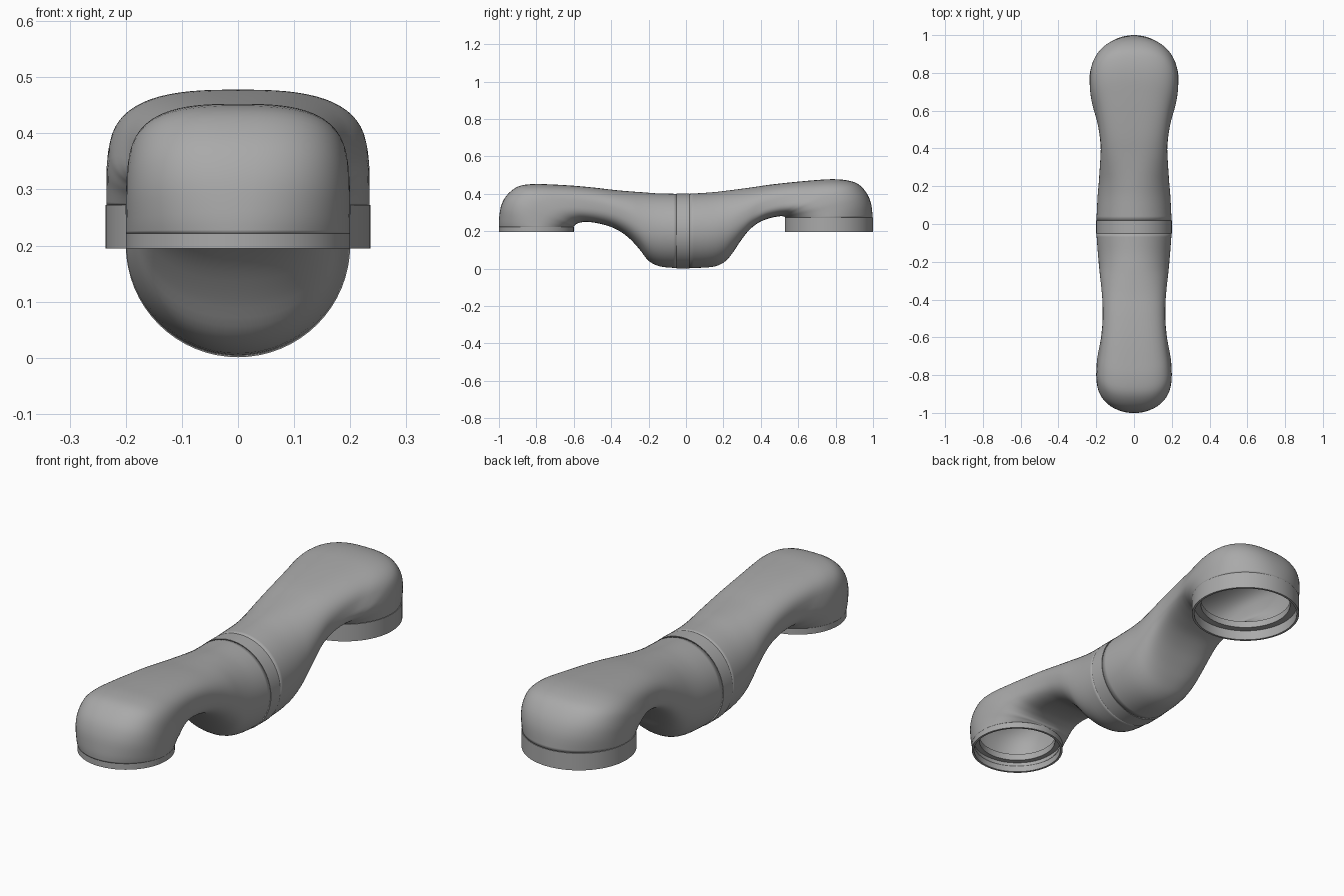
import bpy, bmesh
from math import sin, cos, pi, atan2, copysign, radians
from mathutils import Vector

if "Cube" in bpy.data.objects:
    bpy.data.objects.remove(bpy.data.objects["Cube"], do_unlink=True)

SIDES = 64

grey = bpy.data.materials.new("satin_grey")
grey.use_nodes = True
colour = (0.4, 0.4, 0.4, 1)
grey.diffuse_color = colour
grey.node_tree.nodes["Principled BSDF"].inputs["Base Color"].default_value = colour


def skin(name, rings, closed=False):
    """Bridge a list of equal rings of points into a smooth surface."""
    bm = bmesh.new()
    loops = [[bm.verts.new(p) for p in ring] for ring in rings]
    pairs = list(zip(loops, loops[1:]))
    if closed:
        pairs.append((loops[-1], loops[0]))
    for a, b in pairs:
        for i in range(SIDES):
            j = (i + 1) % SIDES
            bm.faces.new((a[i], a[j], b[j], b[i]))
    bmesh.ops.recalc_face_normals(bm, faces=bm.faces)
    mesh = bpy.data.meshes.new(name)
    bm.to_mesh(mesh)
    bm.free()
    mesh.materials.append(grey)
    obj = bpy.data.objects.new(name, mesh)
    bpy.context.collection.objects.link(obj)
    bpy.ops.object.select_all(action='DESELECT')
    obj.select_set(True)
    bpy.context.view_layer.objects.active = obj
    bpy.ops.object.shade_smooth_by_angle(angle=radians(35))
    return obj


def smooth_rows(rows, steps=4):
    """Catmull-Rom interpolation between the key sections."""
    keys = [Vector(r) for r in rows]
    out = []
    for i in range(len(keys) - 1):
        p0, p1, p2 = keys[max(i - 1, 0)], keys[i], keys[i + 1]
        p3 = keys[min(i + 2, len(keys) - 1)]
        for s in range(steps):
            t = s / steps
            m1, m2 = (p2 - p0) / 2, (p3 - p1) / 2
            out.append(p1 * (2*t**3 - 3*t**2 + 1) + m1 * (t**3 - 2*t**2 + t)
                       + p2 * (3*t**2 - 2*t**3) + m2 * (t**3 - t**2))
    return out + [keys[-1]]


def section(row):
    """Ring between a top and a bottom point; squarer where it is tilted."""
    top_y, top_z, low_y, low_z, width = row
    top, low = Vector((0, top_y, top_z)), Vector((0, low_y, low_z))
    mid, half = (top + low) / 2, (top - low) / 2
    tilt = atan2(abs(half.z), abs(half.y))
    power = 2 / (2 + 0.85 * sin(2 * tilt))
    ring = []
    for i in range(SIDES):
        a = 2 * pi * i / SIDES
        c, s = (copysign(abs(v) ** power, v) for v in (cos(a), sin(a)))
        ring.append(mid + half * c + Vector((width * s, 0, 0)))
    return ring


def arm(name, rows):
    obj = skin(name, [section(r) for r in smooth_rows(rows)])
    wall = obj.modifiers.new("wall", 'SOLIDIFY')
    wall.thickness = 0.012
    wall.offset = -1
    return obj


def lathe(name, profile, y):
    """Revolve a closed radius/height profile about a vertical axis."""
    return skin(name, [[(r * cos(2*pi*i/SIDES), y + r * sin(2*pi*i/SIDES), z)
                        for i in range(SIDES)] for r, z in profile], closed=True)


# Sections: top y, top z, bottom y, bottom z, half width
arm("front_arm", [
    (-.05, .4, -.05, .003, .199),
    (-.15, .402, -.14, .012, .192),
    (-.23, .408, -.2, .042, .186),
    (-.3, .413, -.25, .105, .18),
    (-.38, .42, -.31, .168, .172),
    (-.48, .432, -.38, .214, .166),
    (-.6, .443, -.46, .24, .167),
    (-.72, .45, -.53, .25, .176),
    (-.82, .452, -.57, .245, .187),
    (-.9, .438, -.59, .236, .195),
    (-.96, .39, -.597, .228, .199),
    (-.99, .33, -.6, .225, .2),
    (-1, .26, -.6, .223, .2),
    (-1, .222, -.6, .222, .2)])

arm("rear_arm", [
    (.018, .4, .018, .003, .199),
    (.14, .408, .14, .009, .193),
    (.22, .417, .205, .035, .187),
    (.29, .426, .25, .085, .183),
    (.37, .437, .29, .145, .179),
    (.46, .45, .335, .203, .176),
    (.57, .462, .39, .247, .182),
    (.68, .472, .45, .27, .195),
    (.78, .478, .495, .279, .212),
    (.86, .472, .515, .28, .224),
    (.92, .452, .523, .279, .23),
    (.965, .405, .527, .277, .234),
    (.99, .345, .528, .275, .234),
    (.998, .272, .529, .272, .234)])

# Band joining the two arms
skin("middle_band", [[(r * sin(2*pi*i/SIDES), y, 0.201 + r * cos(2*pi*i/SIDES))
                      for i in range(SIDES)]
                     for r, y in ((.2, -.05), (.2, .018), (.185, .018), (.185, -.05))],
     closed=True)


# Open collars with a thin lip and an inner ledge
def collar(name, radius, top, y):
    lip, bore, base = radius - 0.01, radius * 0.83, 0.195
    ledge = base + 0.045
    lathe(name, [(radius, base), (radius, top), (lip, top + 0.002),
                 (lip, ledge + 0.03), (bore, ledge + 0.03), (bore, ledge),
                 (lip, ledge), (lip, base)], y)


collar("front_collar", 0.2, 0.222, -0.8)
collar("rear_collar", 0.236, 0.272, 0.764)
